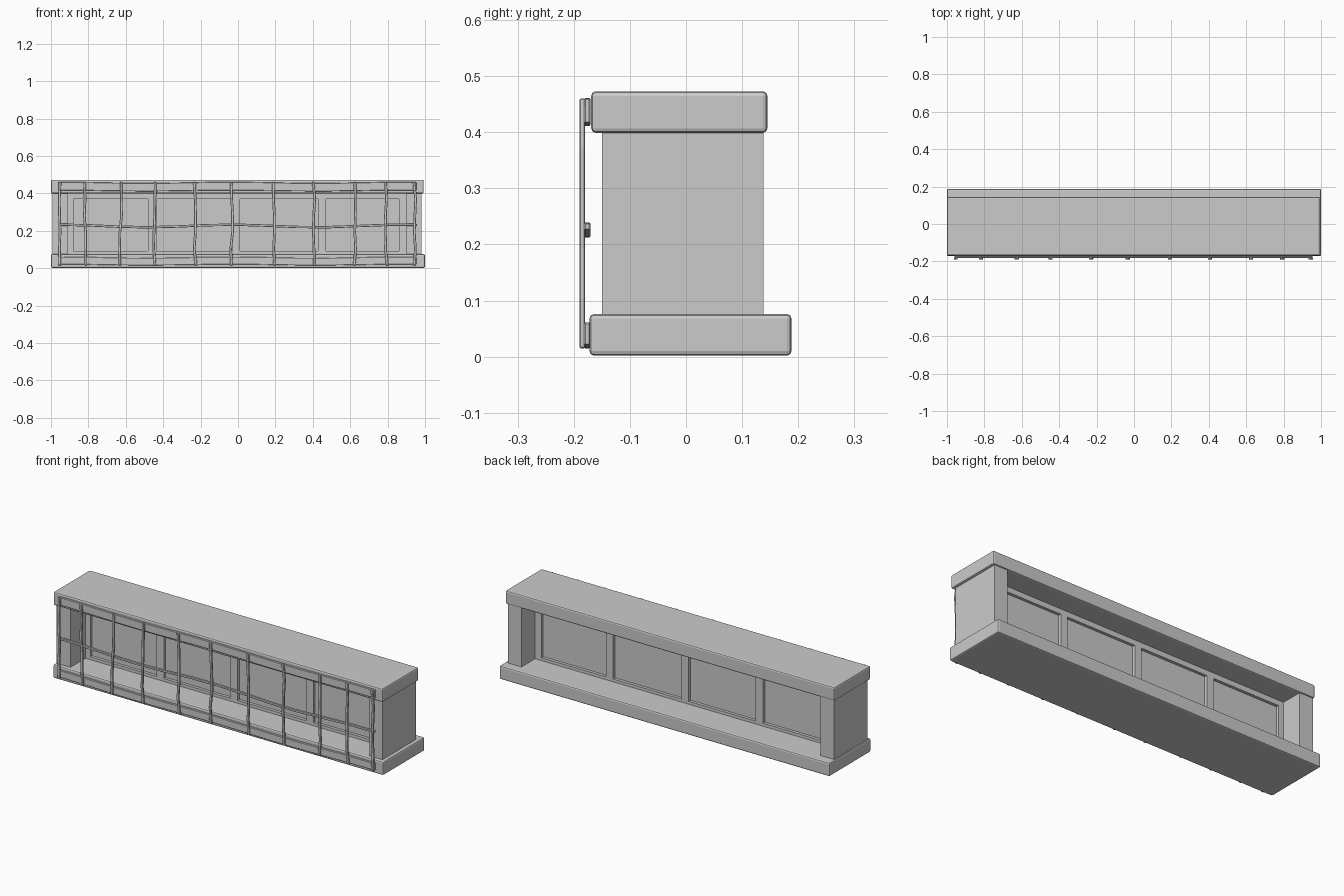
import bpy, bmesh, math, random
from mathutils import Vector

if "Cube" in bpy.data.objects:
    bpy.data.objects.remove(bpy.data.objects["Cube"])

random.seed(4)


def box(name, x, y, z, bevel=0.0):
    """Box from (min, max) pairs, with optional chamfered edges."""
    bm = bmesh.new()
    bmesh.ops.create_cube(bm, size=1)
    for v in bm.verts:
        v.co = Vector([(a + b) / 2 + c * (b - a) for c, (a, b) in zip(v.co, (x, y, z))])
    mesh = bpy.data.meshes.new(name)
    bm.to_mesh(mesh)
    bm.free()
    ob = bpy.data.objects.new(name, mesh)
    bpy.context.collection.objects.link(ob)
    if bevel:
        mod = ob.modifiers.new("bevel", 'BEVEL')
        mod.width, mod.segments = bevel, 2
    return ob


def bent_bar(name, path, axis, width, depth):
    """Rectangular bar swept along a slightly crooked path; width lies in the front plane."""
    side = Vector((1, 0, 0)) if axis == 'Z' else Vector((0, 0, 1))
    out = Vector((0, 1, 0))
    bm = bmesh.new()
    rings = []
    for p in path:
        rings.append([bm.verts.new(Vector(p) + side * s * width / 2 + out * t * depth / 2)
                      for s, t in ((-1, -1), (1, -1), (1, 1), (-1, 1))])
    for a, b in zip(rings, rings[1:]):
        for i in range(4):
            j = (i + 1) % 4
            bm.faces.new((a[i], a[j], b[j], b[i]))
    bm.faces.new(rings[0])
    bm.faces.new(rings[-1])
    bmesh.ops.recalc_face_normals(bm, faces=bm.faces)
    mesh = bpy.data.meshes.new(name)
    bm.to_mesh(mesh)
    bm.free()
    ob = bpy.data.objects.new(name, mesh)
    bpy.context.collection.objects.link(ob)
    mod = ob.modifiers.new("bevel", 'BEVEL')
    mod.width, mod.segments = 0.002, 1
    return ob


# Sill, lintel and end posts
box("sill", (-1, 1), (-0.172, 0.188), (0.002, 0.076), 0.008)
box("lintel", (-1, 0.993), (-0.169, 0.145), (0.399, 0.473), 0.008)
box("left_post", (-0.993, -0.91), (-0.15, 0.138), (0.07, 0.405))
box("right_post", (0.9, 0.98), (-0.15, 0.138), (0.07, 0.405))

# Window frame with four openings
fy = (-0.02, 0.02)
box("frame_bottom_rail", (-0.915, 0.905), fy, (0.07, 0.092))
box("frame_top_rail", (-0.915, 0.905), fy, (0.37, 0.405))
for i, x in enumerate([(-0.915, -0.88), (-0.48, -0.435), (-0.03, 0.012), (0.428, 0.47), (0.862, 0.905)]):
    box(f"frame_stile_{i}", x, fy, (0.075, 0.402))
box("glass", (-0.9, 0.89), (-0.004, 0.004), (0.08, 0.39))

# Flat grille rails on the sill and lintel, and a thin middle rail
for name, z, w, amp in (("grille_top_rail", 0.436, 0.044, 0.003),
                        ("grille_bottom_rail", 0.038, 0.04, 0.003),
                        ("grille_middle_rail", 0.226, 0.013, 0.007)):
    path = [(-0.96 + 0.1595 * i, -0.176, z + amp * math.sin(i * 1.1 - 4.8)) for i in range(13)]
    bent_bar(name, path, 'X', w, 0.011)

# Crooked vertical grille bars
for i, x in enumerate([-0.95, -0.818, -0.628, -0.447, -0.229, -0.034, 0.19, 0.407, 0.627, 0.792, 0.945]):
    path = [(x + random.uniform(-0.006, 0.006), -0.185, 0.015 + 0.445 * k / 5) for k in range(6)]
    bent_bar(f"grille_bar_{i}", path, 'Z', 0.014, 0.01)
